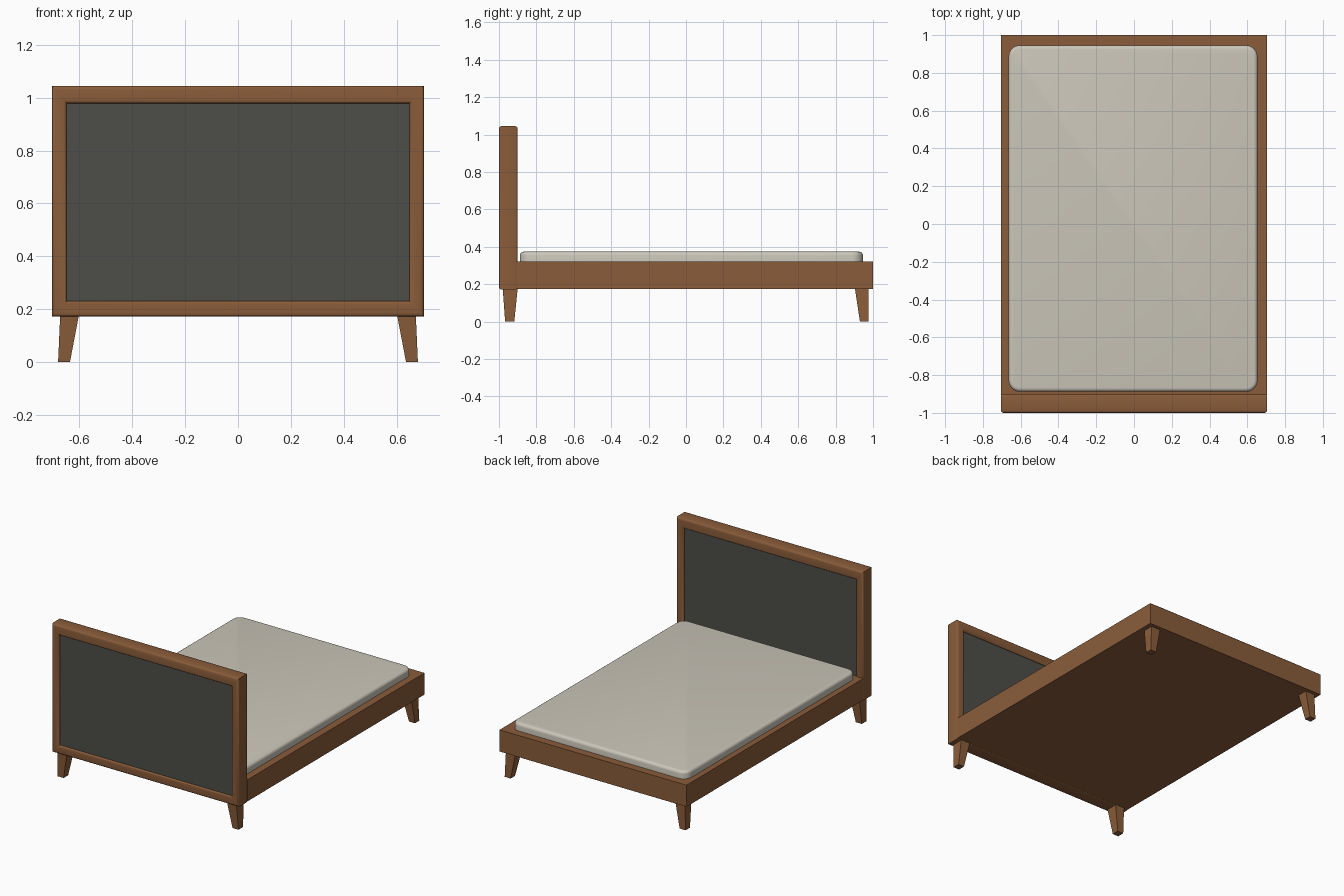
import bpy, bmesh, math

if "Cube" in bpy.data.objects:
    bpy.data.objects.remove(bpy.data.objects["Cube"])


def material(name, rgb):
    m = bpy.data.materials.new(name)
    m.diffuse_color = (*rgb, 1)
    m.use_nodes = True
    m.node_tree.nodes["Principled BSDF"].inputs["Base Color"].default_value = m.diffuse_color
    return m


WOOD = material("brown wood", (0.255, 0.108, 0.042))
FABRIC = material("charcoal fabric", (0.075, 0.075, 0.066))
CREAM = material("cream bedding", (0.60, 0.57, 0.49))


def finish(bm, name, mat, smooth=False):
    bmesh.ops.recalc_face_normals(bm, faces=bm.faces)
    me = bpy.data.meshes.new(name)
    bm.to_mesh(me)
    bm.free()
    me.materials.append(mat)
    ob = bpy.data.objects.new(name, me)
    bpy.context.collection.objects.link(ob)
    if smooth:
        bpy.ops.object.select_all(action='DESELECT')
        ob.select_set(True)
        bpy.context.view_layer.objects.active = ob
        bpy.ops.object.shade_smooth_by_angle(angle=math.radians(35))
    return ob


def loft(bm, low, high):
    """Six-sided solid between two rectangles (x0, x1, y0, y1, z)."""
    rings = []
    for x0, x1, y0, y1, z in (low, high):
        rings.append([bm.verts.new((x, y, z))
                      for x, y in ((x0, y0), (x1, y0), (x1, y1), (x0, y1))])
    a, b = rings
    bm.faces.new(a)
    bm.faces.new(b)
    for i in range(4):
        j = (i + 1) % 4
        bm.faces.new((a[i], a[j], b[j], b[i]))


def box(name, mat, x0, x1, y0, y1, z0, z1):
    bm = bmesh.new()
    loft(bm, (x0, x1, y0, y1, z0), (x0, x1, y0, y1, z1))
    return finish(bm, name, mat)


HALF = 0.704

# Bed base
box("bed_base", WOOD, -HALF, HALF, -0.905, 1.0, 0.175, 0.322)

# Headboard frame: rounded profile swept around a mitred rectangle
r, w, y0, y1 = 0.012, 0.055, -1.0, -0.90
profile = []
for cx, cy, start in ((r, y0 + r, 180), (w - r, y0 + r, 270),
                      (w - r, y1 - r, 0), (r, y1 - r, 90)):
    for k in range(4):
        a = math.radians(start + 30 * k)
        profile.append((cx + r * math.cos(a), cy + r * math.sin(a)))
bm = bmesh.new()
rings = []
for sx, z, sz in ((-1, 0.172, 1.05), (1, 0.172, 1.05),
                  (1, 1.045, -1.2), (-1, 1.045, -1.2)):
    rings.append([bm.verts.new((sx * (HALF - t), y, z + sz * t))
                  for t, y in profile])
n = len(profile)
for i in range(4):
    a, b = rings[i], rings[(i + 1) % 4]
    for k in range(n):
        bm.faces.new((a[k], a[(k + 1) % n], b[(k + 1) % n], b[k]))
finish(bm, "headboard_frame", WOOD, smooth=True)

# Upholstered headboard panel, slightly recessed on both faces
box("headboard_panel", FABRIC, -0.66, 0.66, -0.988, -0.912, 0.222, 0.99)

# Mattress with rounded corners and softened top edge
bm = bmesh.new()
rect = (-0.664, 0.654, -0.888, 0.946)
loft(bm, (*rect, 0.30), (*rect, 0.374))
upright = [e for e in bm.edges
           if abs(e.verts[0].co.z - e.verts[1].co.z) > 0.01]
bmesh.ops.bevel(bm, geom=upright, offset=0.06, segments=6,
                profile=0.5, affect='EDGES')
rim = [e for e in bm.edges if all(v.co.z > 0.37 for v in e.verts)]
bmesh.ops.bevel(bm, geom=rim, offset=0.02, segments=4,
                profile=0.5, affect='EDGES')
finish(bm, "mattress", CREAM, smooth=True)

# Tapered legs, splayed slightly outward
for side, s in (("left", -1), ("right", 1)):
    for end, (ta, tb, ba, bb) in (("head", (-0.98, -0.90, -0.967, -0.918)),
                                  ("foot", (0.903, 0.975, 0.93, 0.977))):
        bm = bmesh.new()
        loft(bm, (s * 0.636, s * 0.681, ba, bb, 0.0),
             (s * 0.602, s * 0.673, ta, tb, 0.178))
        finish(bm, f"{side}_{end}_leg", WOOD)
